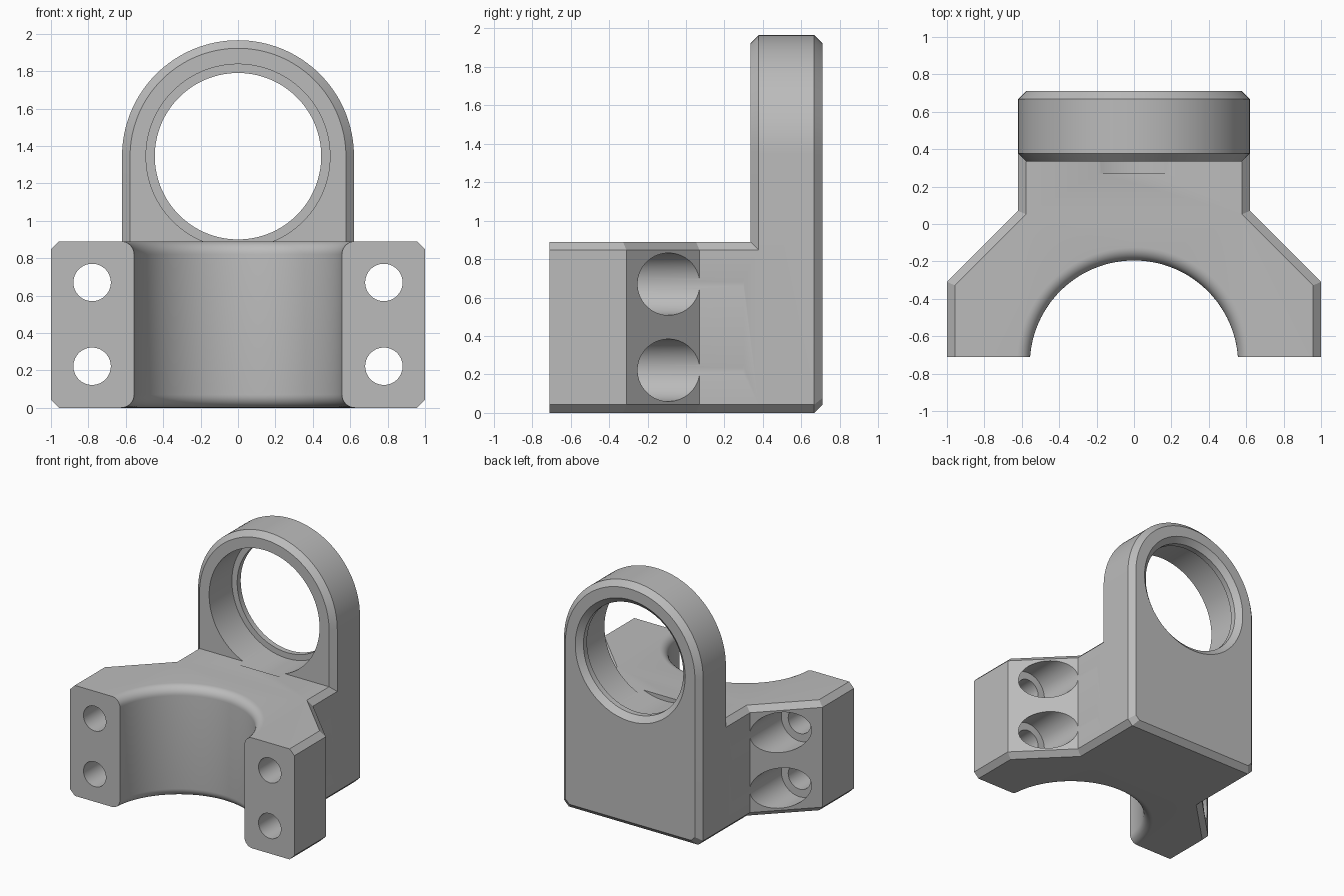
import bpy, bmesh, math
from mathutils import Matrix, Vector

if "Cube" in bpy.data.objects:
    bpy.data.objects.remove(bpy.data.objects["Cube"])

C = 0.043                     # chamfer size
HW, TOP = 0.62, 0.89          # upright half width, base height
BORE_Z = 1.345

grey = bpy.data.materials.new("grey")
grey.diffuse_color = (0.5, 0.5, 0.5, 1)
grey.use_nodes = True
grey.node_tree.nodes["Principled BSDF"].inputs["Base Color"].default_value = grey.diffuse_color


def loft(name, rings, matrix=Matrix()):
    """Solid through equal-length rings of points, capped at both ends."""
    bm = bmesh.new()
    vs = [[bm.verts.new(matrix @ Vector(p)) for p in ring] for ring in rings]
    n = len(vs[0])
    for a, b in zip(vs, vs[1:]):
        for i in range(n):
            j = (i + 1) % n
            bm.faces.new((a[i], a[j], b[j], b[i]))
    bm.faces.new(vs[0])
    bm.faces.new(vs[-1])
    bmesh.ops.recalc_face_normals(bm, faces=bm.faces)
    me = bpy.data.meshes.new(name)
    bm.to_mesh(me)
    bm.free()
    me.materials.append(grey)
    ob = bpy.data.objects.new(name, me)
    bpy.context.collection.objects.link(ob)
    return ob


def lathe(name, profile, centre, along_y=False, n=96):
    """Round solid from (radius, height) pairs around z or y."""
    rings = []
    for r, h in profile:
        ring = []
        for i in range(n):
            a = 2 * math.pi * (i + 0.5) / n
            u, v = r * math.cos(a), r * math.sin(a)
            ring.append((u, h, v) if along_y else (u, v, h))
        rings.append(ring)
    return loft(name, rings, Matrix.Translation(centre))


def combine(target, other, operation):
    mod = target.modifiers.new(operation, 'BOOLEAN')
    mod.operation, mod.solver, mod.object = operation, 'EXACT', other
    bpy.context.view_layer.objects.active = target
    bpy.ops.object.modifier_apply(modifier=mod.name)
    bpy.data.objects.remove(other)


# Base block: stepped plan, chamfered along the sides at top and bottom
def plan(d, z):
    k = d * math.tan(math.pi / 8)
    half = [(1 - d, -0.71), (1 - d, -0.31 - k), (HW - d, 0.07 - k), (HW - d, 0.5)]
    pts = half + [(-x, y) for x, y in reversed(half)]
    return [(x, y, z) for x, y in pts]


body = loft("clamp_bracket", [plan(C, 0), plan(0, C), plan(0, TOP - C), plan(C, TOP)])


# Upright arch plate, chamfered front and back
def arch(d, y):
    r = HW - d
    k = C - d * (math.sqrt(2) - 1) * 0.5
    pts = [(-r + k, d), (r - k, d), (r, d + k)]
    for i in range(65):
        a = math.pi * i / 64
        pts.append((r * math.cos(a), BORE_Z + r * math.sin(a)))
    pts.append((-r, d + k))
    return [(x, y, z) for x, z in pts]


upright = loft("upright", [arch(C, 0.335), arch(0, 0.335 + C), arch(0, 0.71 - C), arch(C, 0.71)])
combine(body, upright, 'UNION')

# Half-round saddle with rounded rims
R, F = 0.557, 0.07
fillet = [(R + F - F * math.cos(t), F - F * math.sin(t))
          for t in [math.radians(11.25 * i) for i in range(8, -1, -1)]]
profile = [(R + F, -0.05)] + fillet + [(r, TOP - z) for r, z in reversed(fillet)] + [(R + F, TOP + 0.05)]
combine(body, lathe("saddle_cutter", profile, (0, -0.752, 0), n=128), 'DIFFERENCE')

# Bearing bore: wide pocket from the front, lip, flared back rim
bore = [(0.492, 0.27), (0.492, 0.625), (0.445, 0.625), (0.445, 0.67), (0.492, 0.712), (0.492, 0.75)]
combine(body, lathe("bore_cutter", bore, (0, 0, BORE_Z), True), 'DIFFERENCE')

# Four counterbored bolt holes
bolt = [(0.1, -0.8), (0.1, -0.33), (0.162, -0.33), (0.162, 0.3)]
for x in (-0.78, 0.78):
    for z in (0.222, 0.67):
        combine(body, lathe("bolt_cutter", bolt, (x, 0, z), True, 48), 'DIFFERENCE')

bpy.context.view_layer.objects.active = body
body.select_set(True)
bpy.ops.object.shade_smooth_by_angle(angle=math.radians(25))
